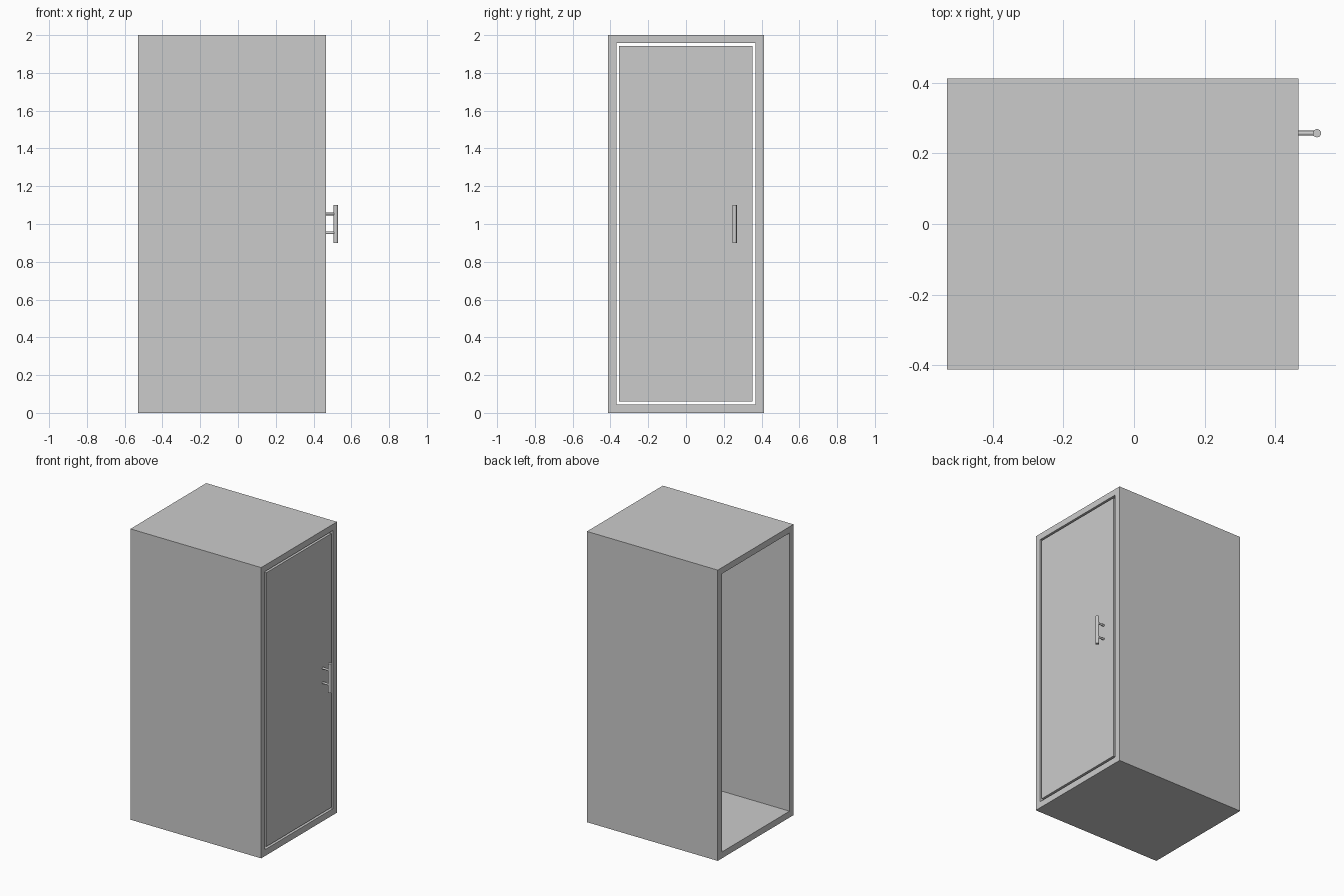
import bpy, bmesh
from mathutils import Matrix, Vector

cube = bpy.data.objects.get("Cube")
if cube:
    bpy.data.objects.remove(cube, do_unlink=True)

# One plain grey for everything
grey = bpy.data.materials.new("plain_grey")
grey.use_nodes = True
grey.diffuse_color = (0.6, 0.6, 0.6, 1)
grey.node_tree.nodes["Principled BSDF"].inputs["Base Color"].default_value = (0.6, 0.6, 0.6, 1)


def finish(name, bm):
    bmesh.ops.recalc_face_normals(bm, faces=bm.faces[:])
    mesh = bpy.data.meshes.new(name)
    bm.to_mesh(mesh)
    bm.free()
    mesh.materials.append(grey)
    obj = bpy.data.objects.new(name, mesh)
    bpy.context.collection.objects.link(obj)
    return obj


def box(name, low, high):
    low, high = Vector(low), Vector(high)
    bm = bmesh.new()
    place = Matrix.Translation((low + high) / 2) @ Matrix.Diagonal((*(high - low), 1))
    bmesh.ops.create_cube(bm, size=1, matrix=place)
    return finish(name, bm)


def rod(name, start, end, radius):
    start, end = Vector(start), Vector(end)
    axis = end - start
    turn = axis.to_track_quat("Z", "Y").to_matrix().to_4x4()
    bm = bmesh.new()
    bmesh.ops.create_cone(bm, cap_ends=True, segments=16, radius1=radius, radius2=radius,
                          depth=axis.length, matrix=Matrix.Translation((start + end) / 2) @ turn)
    obj = finish(name, bm)
    bpy.ops.object.select_all(action="DESELECT")
    obj.select_set(True)
    bpy.context.view_layer.objects.active = obj
    bpy.ops.object.shade_smooth_by_angle()
    return obj


BACK, FRONT = -0.53, 0.465


# Cabinet shell: a rectangular tube open at both x ends
def loop(bm, x, half, bottom, top):
    corners = [(-half, bottom), (half, bottom), (half, top), (-half, top)]
    return [bm.verts.new((x, y, z)) for y, z in corners]


bm = bmesh.new()
rings = [loop(bm, BACK, 0.412, 0, 2), loop(bm, FRONT, 0.412, 0, 2),
         loop(bm, FRONT, 0.368, 0.044, 1.957), loop(bm, BACK, 0.368, 0.044, 1.957)]
for r in range(4):
    a, b = rings[r], rings[(r + 1) % 4]
    for i in range(4):
        j = (i + 1) % 4
        bm.faces.new((a[i], a[j], b[j], b[i]))
finish("cabinet_shell", bm)

# Door set flush in the frame, with a narrow gap all round
box("door", (FRONT - 0.04, -0.354, 0.059), (FRONT, 0.352, 1.943))

# Upright bar handle on two posts
HANDLE_X, HANDLE_Y = 0.518, 0.257
rod("handle_bar", (HANDLE_X, HANDLE_Y, 0.9), (HANDLE_X, HANDLE_Y, 1.1), 0.0118)
for name, z in (("lower_handle_post", 0.953), ("upper_handle_post", 1.053)):
    rod(name, (FRONT - 0.005, HANDLE_Y, z), (HANDLE_X, HANDLE_Y, z), 0.007)
